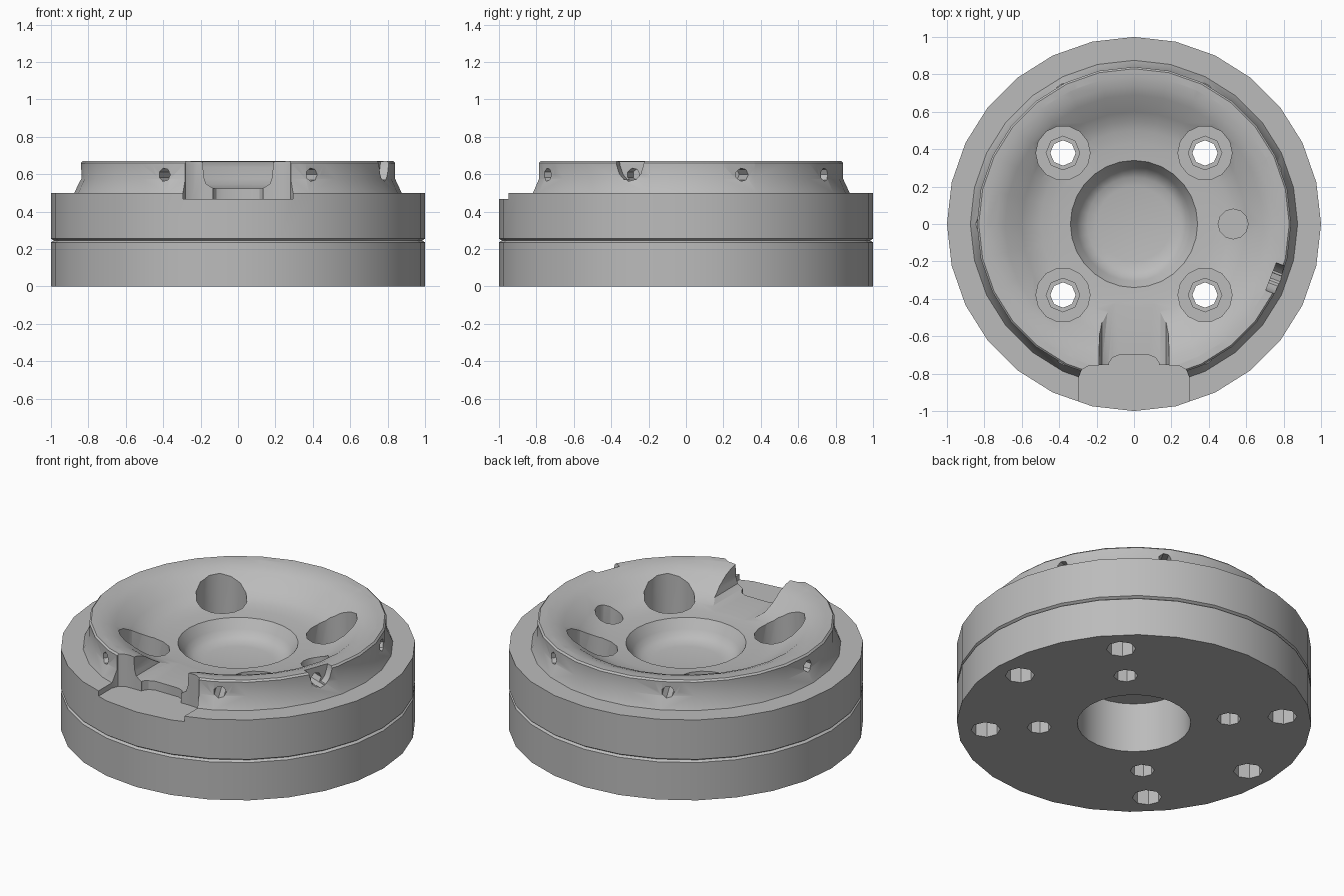
import bpy, bmesh, math
from mathutils import Matrix

if "Cube" in bpy.data.objects:
    bpy.data.objects.remove(bpy.data.objects["Cube"])

SIDES = 28
grey = bpy.data.materials.new("machined_grey")
grey.use_nodes = True
grey.diffuse_color = (0.5, 0.5, 0.5, 1)
grey.node_tree.nodes["Principled BSDF"].inputs["Base Color"].default_value = (0.5, 0.5, 0.5, 1)


def make_object(name, bm):
    bmesh.ops.recalc_face_normals(bm, faces=bm.faces)
    mesh = bpy.data.meshes.new(name)
    bm.to_mesh(mesh)
    bm.free()
    mesh.materials.append(grey)
    obj = bpy.data.objects.new(name, mesh)
    bpy.context.collection.objects.link(obj)
    return obj


def lathe(name, profile):
    """Spin a radius/height profile about z."""
    bm = bmesh.new()
    verts = [bm.verts.new((r, 0, z)) for r, z in profile]
    edges = [bm.edges.new(pair) for pair in zip(verts, verts[1:])]
    bmesh.ops.spin(bm, geom=verts + edges, axis=(0, 0, 1), cent=(0, 0, 0),
                   angle=math.tau, steps=SIDES, use_duplicate=False)
    bmesh.ops.remove_doubles(bm, verts=bm.verts, dist=0.0005)
    return make_object(name, bm)


def prism(outline, low, high, matrix=Matrix()):
    """Extrude an outline along its local z, then place it."""
    bm = bmesh.new()
    face = bm.faces.new([bm.verts.new((x, y, low)) for x, y in outline])
    top = bmesh.ops.extrude_face_region(bm, geom=[face])["geom"]
    moved = [v for v in top if isinstance(v, bmesh.types.BMVert)]
    bmesh.ops.translate(bm, vec=(0, 0, high - low), verts=moved)
    bm.transform(matrix)
    return make_object("cutter", bm)


def mirrored(half):
    return half + [(-x, y) for x, y in reversed(half)]


def circle(radius, sides, cx=0, cy=0):
    return [(cx + radius * math.cos(math.tau * i / sides),
             cy + radius * math.sin(math.tau * i / sides)) for i in range(sides)]


def polar(radius, degrees):
    a = math.radians(degrees)
    return radius * math.cos(a), radius * math.sin(a)


def cut(target, cutter):
    cutter.hide_render = True
    mod = target.modifiers.new("cut", 'BOOLEAN')
    mod.operation = 'DIFFERENCE'
    mod.solver = 'EXACT'
    mod.object = cutter
    bpy.context.view_layer.objects.active = target
    bpy.ops.object.modifier_apply(modifier=mod.name)
    bpy.data.objects.remove(cutter)


# Lower plate with its central bore
base_plate = lathe("base_plate", [
    (0.32, 0), (1, 0), (1, 0.235), (0.985, 0.245), (0.32, 0.245), (0.32, 0)])

# Upper body: ledge, raised collar, dished top and central cup
dished_body = lathe("dished_body", [
    (0, 0.31), (0.32, 0.31), (0.32, 0.245), (0.985, 0.245), (1, 0.255), (1, 0.5),
    (0.875, 0.5), (0.84, 0.575), (0.84, 0.66), (0.83, 0.67), (0.79, 0.668),
    (0.74, 0.657), (0.69, 0.637), (0.6, 0.574), (0.55, 0.546), (0.5, 0.53),
    (0.43, 0.52), (0.34, 0.515), (0.305, 0.46), (0.285, 0.43), (0.25, 0.41),
    (0.2, 0.4), (0, 0.4)])

# Four counterbored bolt holes
for angle in (45, 135, 225, 315):
    x, y = polar(0.537, angle)
    cut(dished_body, prism(circle(0.145, 14, x, y), 0.32, 1))
    cut(dished_body, prism(circle(0.09, 8, x, y), 0.28, 0.5))
    for part in (base_plate, dished_body):
        cut(part, prism(circle(0.068, 8, x, y), -0.1, 0.5))

# Locating pin hole in the dish
cut(dished_body, prism(circle(0.08, 12, 0.53, 0), 0.35, 1))

# Six outer holes under the base
for angle in (-45, 0, 45, 135, 180, 225):
    cut(base_plate, prism(circle(0.083, 8, *polar(0.84, angle)), -0.1, 0.2))

# Collar scallops, each with a small drilled hole
scallop = mirrored([(0.085, 0.72), (0.077, 0.65), (0.06, 0.6), (0.035, 0.572)])
for angle in (-118, -62, -21, 21, 62, 118, 180):
    # local x runs along the rim, local y up, local z outward
    place = Matrix.Rotation(math.radians(angle + 90), 4, 'Z') @ Matrix.Rotation(math.radians(90), 4, 'X')
    cut(dished_body, prism(scallop, 0.785, 1.1, place))
    cut(dished_body, prism(circle(0.036, 7, 0, 0.597), 0.7, 0.9, place))

# Front notch, its narrow step, and the channel leading to the cup
notch = mirrored([(0.295, -1.1), (0.295, -0.82), (0.28, -0.78), (0.24, -0.757), (0.18, -0.755)])
cut(dished_body, prism(notch, 0.467, 1))
step = mirrored([(0.135, -0.9), (0.135, -0.745), (0.115, -0.715), (0.08, -0.7)])
cut(dished_body, prism(step, 0.467, 0.6))
channel = mirrored([(0.19, 0.8), (0.185, 0.59), (0.172, 0.55), (0.14, 0.528), (0.11, 0.522)])
cut(dished_body, prism(channel, 0.31, 0.8, Matrix.Rotation(math.radians(90), 4, 'X')))

# Smooth curved walls, crisp machined edges
for part in (base_plate, dished_body):
    bpy.ops.object.select_all(action='DESELECT')
    part.select_set(True)
    bpy.context.view_layer.objects.active = part
    bpy.ops.object.shade_smooth_by_angle(angle=math.radians(30))
